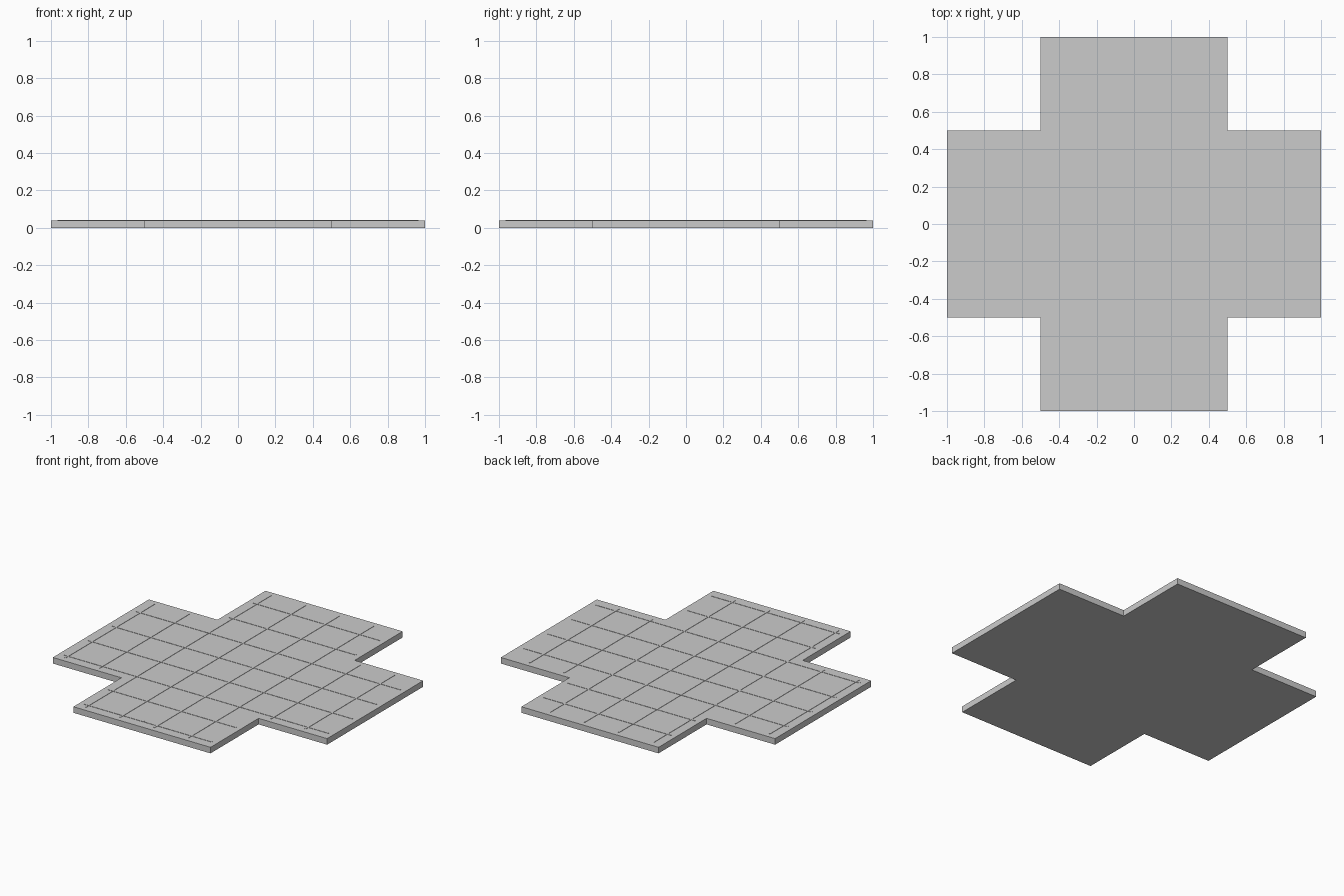
import bpy, bmesh

if "Cube" in bpy.data.objects:
    bpy.data.objects.remove(bpy.data.objects["Cube"])

SLAB_TOP = 0.04    # top of the floor slab
MARGIN = 0.035     # gap between strip ends and slab edge
WIDTH = 0.008      # strip width
RAISE = 0.002      # strip height above the slab


def add_object(name, bm):
    bmesh.ops.recalc_face_normals(bm, faces=bm.faces)
    mesh = bpy.data.meshes.new(name)
    bm.to_mesh(mesh)
    bm.free()
    obj = bpy.data.objects.new(name, mesh)
    bpy.context.collection.objects.link(obj)
    return obj


def add_strip(name, along_x, pos, half_length):
    bm = bmesh.new()
    bmesh.ops.create_cube(bm, size=1)
    sx, sy = (2 * half_length, WIDTH) if along_x else (WIDTH, 2 * half_length)
    x, y = (0, pos) if along_x else (pos, 0)
    bottom = SLAB_TOP - 0.002
    height = RAISE + 0.002
    bmesh.ops.scale(bm, vec=(sx, sy, height), verts=bm.verts)
    bmesh.ops.translate(bm, vec=(x, y, bottom + height / 2), verts=bm.verts)
    add_object(name, bm)


# Cross-shaped floor slab
outline = [(-0.5, -1), (0.5, -1), (0.5, -0.5), (1, -0.5), (1, 0.5), (0.5, 0.5),
           (0.5, 1), (-0.5, 1), (-0.5, 0.5), (-1, 0.5), (-1, -0.5), (-0.5, -0.5)]
bm = bmesh.new()
face = bm.faces.new([bm.verts.new((x, y, 0)) for x, y in outline])
top = bmesh.ops.extrude_face_region(bm, geom=[face], use_keep_orig=True)["geom"]
bmesh.ops.translate(bm, vec=(0, 0, SLAB_TOP),
                    verts=[v for v in top if isinstance(v, bmesh.types.BMVert)])
add_object("floor_slab", bm)

# Raised joint strips in both directions, longer through the middle
for i in range(8):
    pos = -0.935 + 0.25 * i
    half_length = (1 if abs(pos) < 0.5 else 0.5) - MARGIN
    add_strip(f"joint_across_{i + 1}", True, pos + 0.002, half_length)
    add_strip(f"joint_along_{i + 1}", False, pos, half_length)
